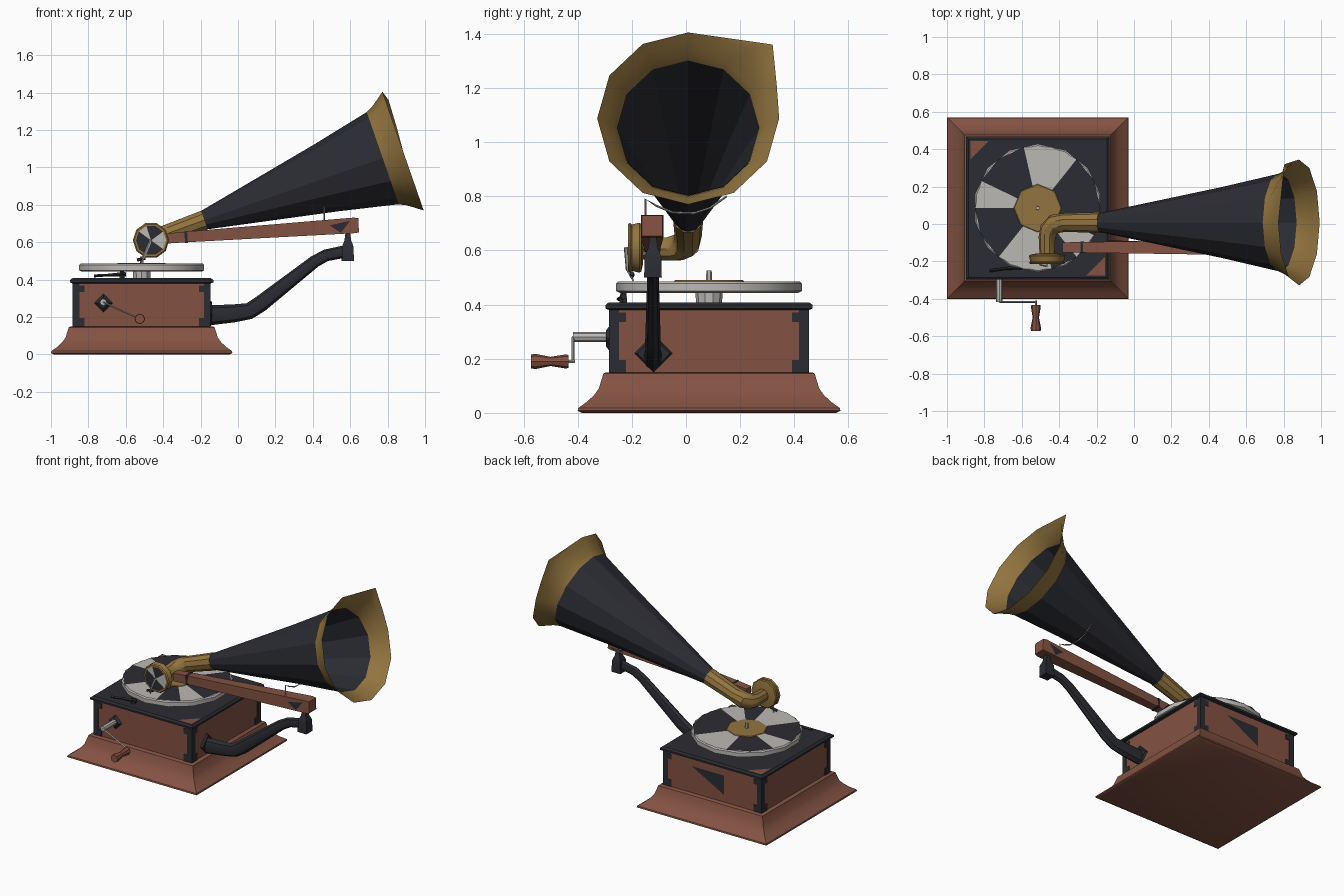
import bpy, math
from mathutils import Vector as V

if "Cube" in bpy.data.objects:
    bpy.data.objects.remove(bpy.data.objects["Cube"])


def material(name, rgb):
    m = bpy.data.materials.new(name)
    m.diffuse_color = (*rgb, 1)
    m.use_nodes = True
    m.node_tree.nodes["Principled BSDF"].inputs["Base Color"].default_value = m.diffuse_color
    return m


WOOD = material("wood", (0.23, 0.085, 0.055))
DARK = material("dark_metal", (0.024, 0.025, 0.032))
BRASS = material("brass", (0.29, 0.175, 0.05))
PALE = material("pale_metal", (0.5, 0.48, 0.46))


def mesh(name, verts, faces, mats, angle=35):
    me = bpy.data.meshes.new(name)
    me.from_pydata(verts, [], faces)
    me.update()
    ob = bpy.data.objects.new(name, me)
    bpy.context.collection.objects.link(ob)
    for m in mats:
        me.materials.append(m)
    bpy.ops.object.select_all(action='DESELECT')
    ob.select_set(True)
    bpy.context.view_layer.objects.active = ob
    bpy.ops.object.shade_smooth_by_angle(angle=math.radians(angle))
    return ob


def tube(name, pts, radii, n, mat, ref=(0, 0, 1), caps=True, off=0.0, squash=1.0, angle=35):
    """Rings of n points lofted along a path with one radius per point."""
    pts, ref = [V(p) for p in pts], V(ref)
    verts, faces = [], []
    for i, (p, r) in enumerate(zip(pts, radii)):
        t = pts[min(i + 1, len(pts) - 1)] - pts[max(i - 1, 0)]
        t = (t if t.length > 1e-6 else pts[-1] - pts[0]).normalized()
        side = ref.cross(t).normalized()
        up = t.cross(side)
        for k in range(n):
            a = off + 2 * math.pi * k / n
            verts.append(p + r * (math.cos(a) * side + squash * math.sin(a) * up))
    for i in range(len(pts) - 1):
        for k in range(n):
            a, b = i * n + k, i * n + (k + 1) % n
            faces.append((a, b, b + n, a + n))
    if caps:
        faces.append(tuple(range(n))[::-1])
        faces.append(tuple(range((len(pts) - 1) * n, len(pts) * n)))
    return mesh(name, verts, faces, [mat], angle)


def square(name, cx, cy, prof, mat):
    """Stack of square sections, given as (half width, height)."""
    return tube(name, [(cx, cy, z) for h, z in prof], [h * math.sqrt(2) for h, z in prof],
                4, mat, ref=(1, 0, 0), off=math.pi / 4)


def box(name, lo, hi, mat):
    v = [(x, y, z) for x in (lo[0], hi[0]) for y in (lo[1], hi[1]) for z in (lo[2], hi[2])]
    f = [(0, 1, 3, 2), (4, 6, 7, 5), (0, 4, 5, 1), (2, 3, 7, 6), (0, 2, 6, 4), (1, 5, 7, 3)]
    return mesh(name, v, f, [mat])


def fan(name, c, u, w, r, pattern):
    """Disc of wedges, dark or pale following the pattern string."""
    c, u, w, n = V(c), V(u), V(w), len(pattern)
    verts = [c] + [c + r * (math.cos(2 * math.pi * k / n) * u + math.sin(2 * math.pi * k / n) * w)
                   for k in range(n)]
    ob = mesh(name, verts, [(0, k + 1, (k + 1) % n + 1) for k in range(n)], [DARK, PALE])
    for p, ch in zip(ob.data.polygons, pattern):
        p.material_index = int(ch == "p")
    return ob


CX, CY = -0.515, 0.085

# Cabinet: flared plinth, box and lid
square("plinth", CX, CY, [(.47, 0), (.485, .008), (.483, .018), (.452, .04), (.425, .065),
                          (.407, .09), (.39, .145), (.38, .15)], WOOD)
square("cabinet_box", CX, CY, [(.365, .14), (.365, .385)], WOOD)
square("lid", CX, CY, [(.37, .38), (.383, .386), (.383, .398), (.37, .408)], DARK)

# Corner plates with wider ends
for sx in (-1, 1):
    for sy in (-1, 1):
        for w, z0, z1 in ((.036, .15, .385), (.062, .335, .37), (.062, .15, .195)):
            xs = sorted((CX + sx * .369, CX + sx * (.369 - w)))
            ys = sorted((CY + sy * .369, CY + sy * (.369 - w)))
            box("corner_plate", (xs[0], ys[0], z0), (xs[1], ys[1], z1), DARK)

# Triangular inlays on the lid and the back
for s in (-1, 1):
    x, y = CX + s * .36, CY - s * .36
    mesh("lid_inlay", [(x, y, .410), (x - s * .1, y, .410), (x, y + s * .1, .410)], [(0, 1, 2)], [WOOD])
yb = CY + .367
mesh("back_inlay", [(-.36, yb, .33), (-.6, yb, .33), (-.6, yb, .2)], [(0, 1, 2)], [DARK])

# Turntable, record, label and spindle
tube("turntable_hub", [(CX, CY, .4), (CX, CY, .45)], [.048, .05], 10, PALE, (1, 0, 0))
tube("turntable", [(CX, CY, z) for z in (.443, .45, .478, .485)], [.33, .343, .343, .335],
     14, PALE, (1, 0, 0))
fan("record", (CX, CY, .487), (1, 0, 0), (0, 1, 0), .335, "ddppddpddppdpd")
tube("label", [(CX, CY, .486), (CX, CY, .49)], [.13, .125], 8, BRASS, (1, 0, 0))
tube("spindle", [(CX, CY, .48), (CX, CY, .525)], [.011, .01], 6, PALE, (1, 0, 0))

# Brake lever on the lid
tube("brake_post", [(-.62, -.23, .405), (-.62, -.23, .445)], [.016, .012], 5, DARK, (1, 0, 0))
tube("brake_lever", [(-.77, -.25, .42), (-.7, -.24, .424), (-.6, -.23, .43)], [.008, .007, .012], 4, DARK)

# Crank: plate, sleeve, thin arm and turned handle
tube("crank_plate", [(-.72, -.278, .275), (-.72, -.295, .275)], [.052, .03], 4, DARK)
tube("crank_sleeve", [(-.72, -.28, .28), (-.72, -.418, .28)], [.018, .018], 8, PALE)
tube("crank_arm", [(-.72, -.417, .28), (-.525, -.417, .19)], [.005, .005], 4, PALE)
tube("crank_pin", [(-.525, -.41, .19), (-.525, -.44, .19)], [.006, .006], 5, PALE)
tube("crank_handle", [(-.525, y, .19) for y in (-.433, -.445, -.50, -.555, -.572)],
     [.024, .026, .017, .028, .026], 8, WOOD)

# Horn cone and flared rim with one bent-up corner
throat, axis = V((-.19, .008, .715)), V((.945, 0, .328))
d = [0, .3, .7, 1.03]
tube("horn", [throat + axis * x for x in d], [.05, .11, .19, .263], 12, DARK, caps=False, angle=20)
rd = [1.02, 1.055, 1.10, 1.135]
rim = tube("horn_rim", [throat + axis * x for x in rd], [.262, .278, .31, .336], 12, BRASS, caps=False)
for ring, f in ((2, .5), (3, 1)):
    for k, tip in ((1, (.85, .335, 1.21)), (2, (.805, .32, 1.36))):
        v = rim.data.vertices[ring * 12 + k]
        v.co = v.co.lerp(V(tip), f)

# Brass elbow from sound box to horn
tube("elbow", [(-.465, -.17, .605), (-.465, -.07, .605), (-.455, -.03, .61), (-.425, 0, .625),
               (-.37, .008, .65), (-.18, .008, .718)], [.04, .045, .05, .053, .05, .056], 10, BRASS)

# Sound box with diaphragm and needle
tube("sound_box", [(-.465, y, .61) for y in (-.158, -.165, -.172, -.2, -.207, -.215)],
     [.06, .092, .097, .09, .097, .09], 10, BRASS)
fan("diaphragm", (-.465, -.217, .61), (1, 0, 0), (0, 0, 1), .08, "pddpdddddp")
tube("needle_arm", [(-.465, -.222, .61), (-.50, -.215, .53), (-.52, -.195, .488)], [.008, .008, .003],
     5, PALE, (0, 1, 0))
tube("needle_holder", [(-.54, -.2, .505), (-.495, -.2, .515)], [.009, .009], 5, DARK)

# Wooden support arm with end collar
tube("support_arm", [(-.38, -.125, .62), (-.28, -.125, .628), (.62, -.125, .69), (.645, -.125, .691)],
     [.038, .04, .059, .054], 4, WOOD, off=math.pi / 4 * 1, angle=20).scale = (1, 1, 1)
tube("arm_collar", [(-.285, -.125, .627), (-.27, -.125, .628)], [.044, .044], 4, DARK, off=math.pi / 4)
for y in (-.168, -.082):
    mesh("arm_inlay", [(.49, y, .69), (.6, y, .715), (.55, y, .65)], [(0, 1, 2)], [DARK])

# Wire cradle under the horn
tube("horn_cradle", [(.46, -.15, .70), (.46, -.15, .79), (.46, -.11, .765), (.46, -.05, .74),
                     (.46, .03, .737), (.46, .09, .757), (.46, .15, .8)], [.004] * 7, 4, PALE, (1, 0, 0))

# Cast bracket from the cabinet side up to the arm
tube("bracket_plate", [(-.152, -.12, .22), (-.138, -.12, .22)], [.072, .06], 4, DARK)
tube("bracket", [(-.145, -.122, .21), (-.02, -.122, .22), (.06, -.122, .232), (.12, -.122, .27),
                 (.41, -.122, .497), (.47, -.122, .53), (.57, -.122, .55)],
     [.053, .048, .044, .044, .033, .032, .033], 8, DARK, (0, 1, 0), squash=.65)
tube("bracket_head", [(.587, -.122, z) for z in (.5, .575, .592, .605, .655)],
     [.046, .044, .036, .027, .016], 4, DARK, (1, 0, 0), off=math.pi / 4)
